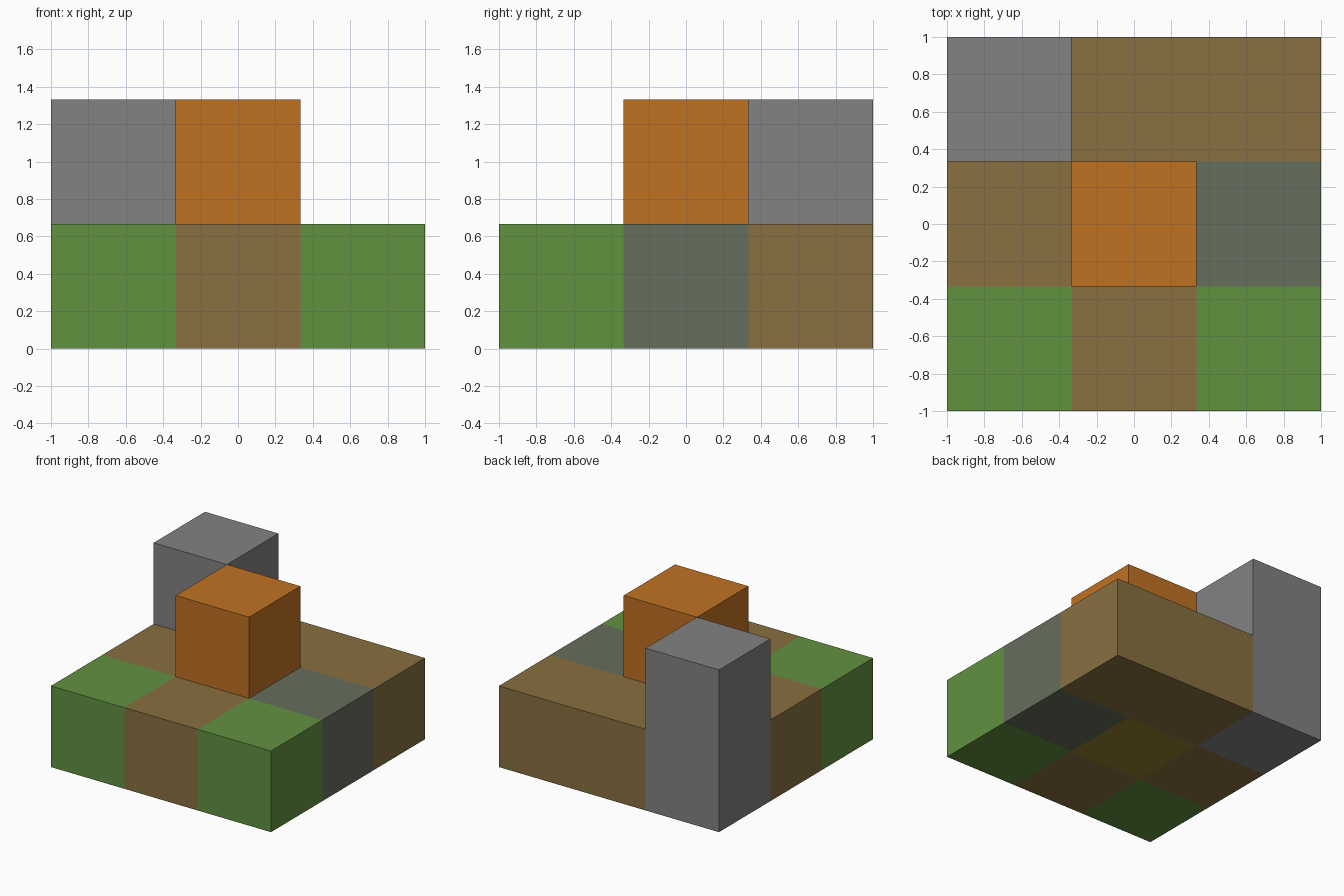
import bpy

cube = bpy.data.objects.get("Cube")
if cube:
    bpy.data.objects.remove(cube, do_unlink=True)

SIZE = 2 / 3  # edge of one block


def linear(c):
    c /= 255
    return c / 12.92 if c <= 0.04045 else ((c + 0.055) / 1.055) ** 2.4


def make_material(name, rgb):
    mat = bpy.data.materials.new(name)
    mat.use_nodes = True
    color = [linear(c) for c in rgb] + [1.0]
    mat.diffuse_color = color
    mat.node_tree.nodes["Principled BSDF"].inputs["Base Color"].default_value = color
    return mat


materials = {
    "green": make_material("grass green", (98, 145, 64)),
    "brown": make_material("earth brown", (136, 112, 64)),
    "slate": make_material("mossy slate", (102, 110, 92)),
    "gray": make_material("stone gray", (130, 130, 130)),
    "orange": make_material("bright orange", (192, 114, 34)),
    "ochre": make_material("dark ochre", (150, 128, 45)),
}


def block(name, color, column, row, layer):
    bpy.ops.mesh.primitive_cube_add(
        size=SIZE, location=(column * SIZE, row * SIZE, (layer + 0.5) * SIZE))
    obj = bpy.context.object
    obj.name = name
    obj.data.materials.append(materials[color])


# Base layer, rows from front to back, each from -x to +x
base_rows = {
    "front": ("green", "brown", "green"),
    "middle": ("brown", "ochre", "slate"),
    "back": ("gray", "brown", "brown"),
}
sides = ("right", "centre", "left")
for row, (row_name, colors) in enumerate(base_rows.items(), start=-1):
    for column, color in enumerate(colors, start=-1):
        block(f"base_{row_name}_{sides[column + 1]}", color, column, row, 0)

# Upper blocks
block("upper_centre_block", "orange", 0, 0, 1)
block("upper_corner_block", "gray", -1, 1, 1)
